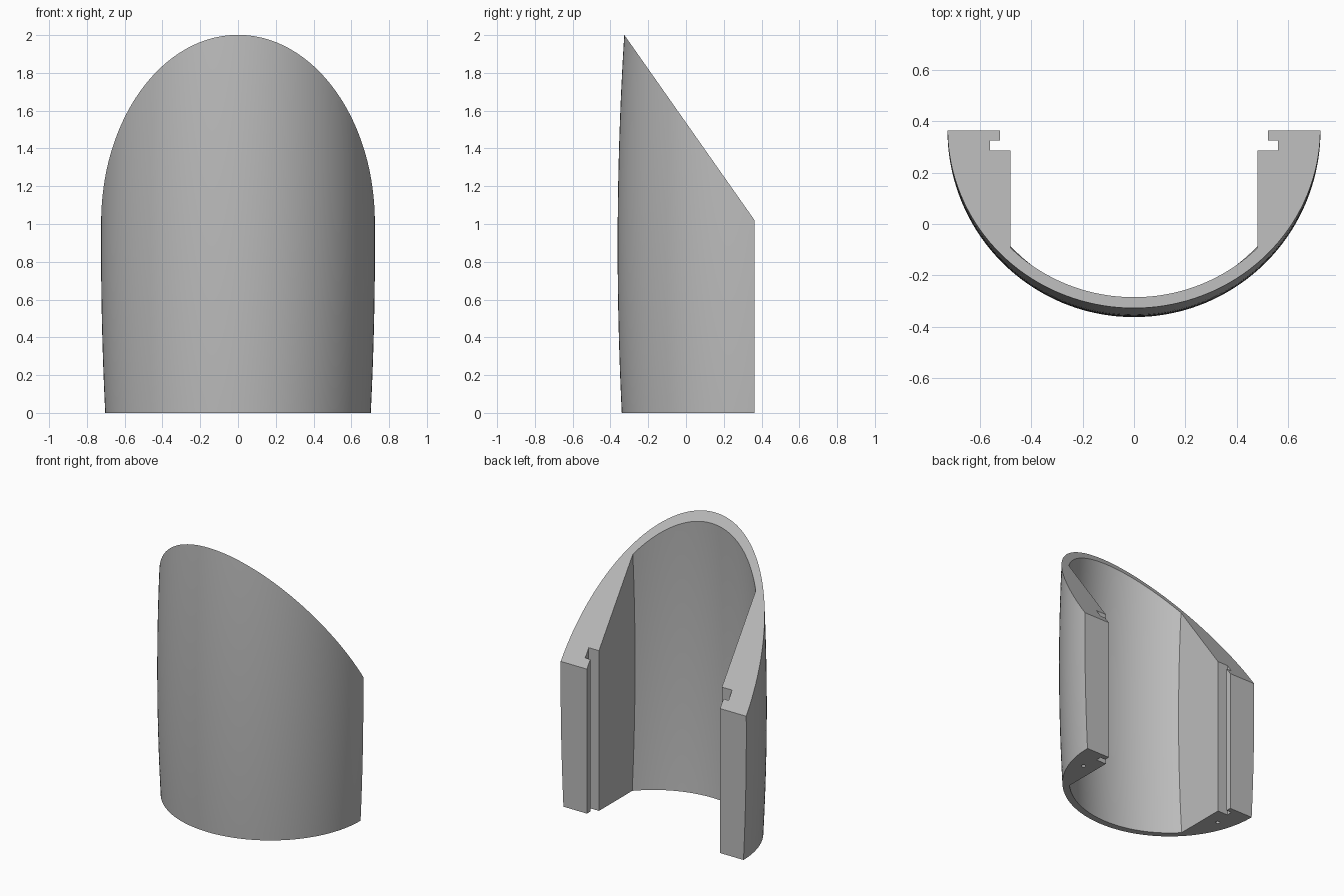
import bpy, bmesh
from math import sin, cos, asin, pi, sqrt, radians
from mathutils import Vector

cube = bpy.data.objects.get("Cube")
if cube:
    bpy.data.objects.remove(cube, do_unlink=True)

BACK = 0.363      # plane of the open back, also the axis of the barrel
WALL = 0.046
RAIL = 0.48       # inner face of the side rails
LEVELS, ARC = 28, 72

grey = bpy.data.materials.new("plain grey")
grey.use_nodes = True
colour = (0.5, 0.5, 0.5, 1)
grey.diffuse_color = colour
grey.node_tree.nodes["Principled BSDF"].inputs["Base Color"].default_value = colour


def arc(radius, start, end, n):
    return [(radius * sin(start + (end - start) * i / n),
             BACK - radius * cos(start + (end - start) * i / n)) for i in range(n + 1)]


def section(z):
    """Horizontal outline: bulging outer arc, slotted rails, inner arc."""
    r = 0.725 - (z - 0.885) ** 2 / 35.6
    inner = r - WALL
    limit = asin(RAIL / inner)
    slot = [(0.52, BACK), (0.52, 0.325), (0.56, 0.325), (0.56, 0.285), (RAIL, 0.285)]
    return (arc(r, -pi / 2, pi / 2, ARC) + slot + arc(inner, limit, -limit, ARC // 2)
            + [(-x, y) for x, y in reversed(slot)])


# Shell: loft the outline upwards
bm = bmesh.new()
rings = []
for i in range(LEVELS + 1):
    z = 2.1 * i / LEVELS
    rings.append([bm.verts.new((x, y, z)) for x, y in section(z)])
for low, high in zip(rings, rings[1:]):
    n = len(low)
    for i in range(n):
        j = (i + 1) % n
        bm.faces.new((low[i], low[j], high[j], high[i]))
bm.faces.new(rings[0])

# Sloping top cut
bmesh.ops.bisect_plane(bm, geom=bm.verts[:] + bm.edges[:] + bm.faces[:], dist=1e-5,
                       plane_co=Vector((0, -0.326, 2)), plane_no=Vector((0, 0.98, 0.689)),
                       clear_outer=True)
bmesh.ops.holes_fill(bm, edges=[e for e in bm.edges if e.is_boundary], sides=0)
bmesh.ops.recalc_face_normals(bm, faces=bm.faces[:])
mesh = bpy.data.meshes.new("curved_shell")
bm.to_mesh(mesh)
bm.free()
mesh.materials.append(grey)
shell = bpy.data.objects.new("curved_shell", mesh)
bpy.context.collection.objects.link(shell)
bpy.context.view_layer.objects.active = shell
shell.select_set(True)

# Small screw holes under both rails
for side in (-1, 1):
    bpy.ops.mesh.primitive_cylinder_add(vertices=20, radius=0.014, depth=0.3,
                                        location=(side * 0.575, 0.17, 0))
    cutter = bpy.context.object
    cutter.name = "screw_hole_cutter"
    cutter.hide_render = True
    cutter.data.materials.append(grey)
    bpy.ops.object.select_all(action='DESELECT')
    shell.select_set(True)
    bpy.context.view_layer.objects.active = shell
    mod = shell.modifiers.new("screw_hole", 'BOOLEAN')
    mod.operation = 'DIFFERENCE'
    mod.solver = 'EXACT'
    mod.object = cutter
    bpy.ops.object.modifier_apply(modifier=mod.name)
    bpy.data.objects.remove(cutter, do_unlink=True)

bpy.ops.object.shade_smooth_by_angle(angle=radians(30))
